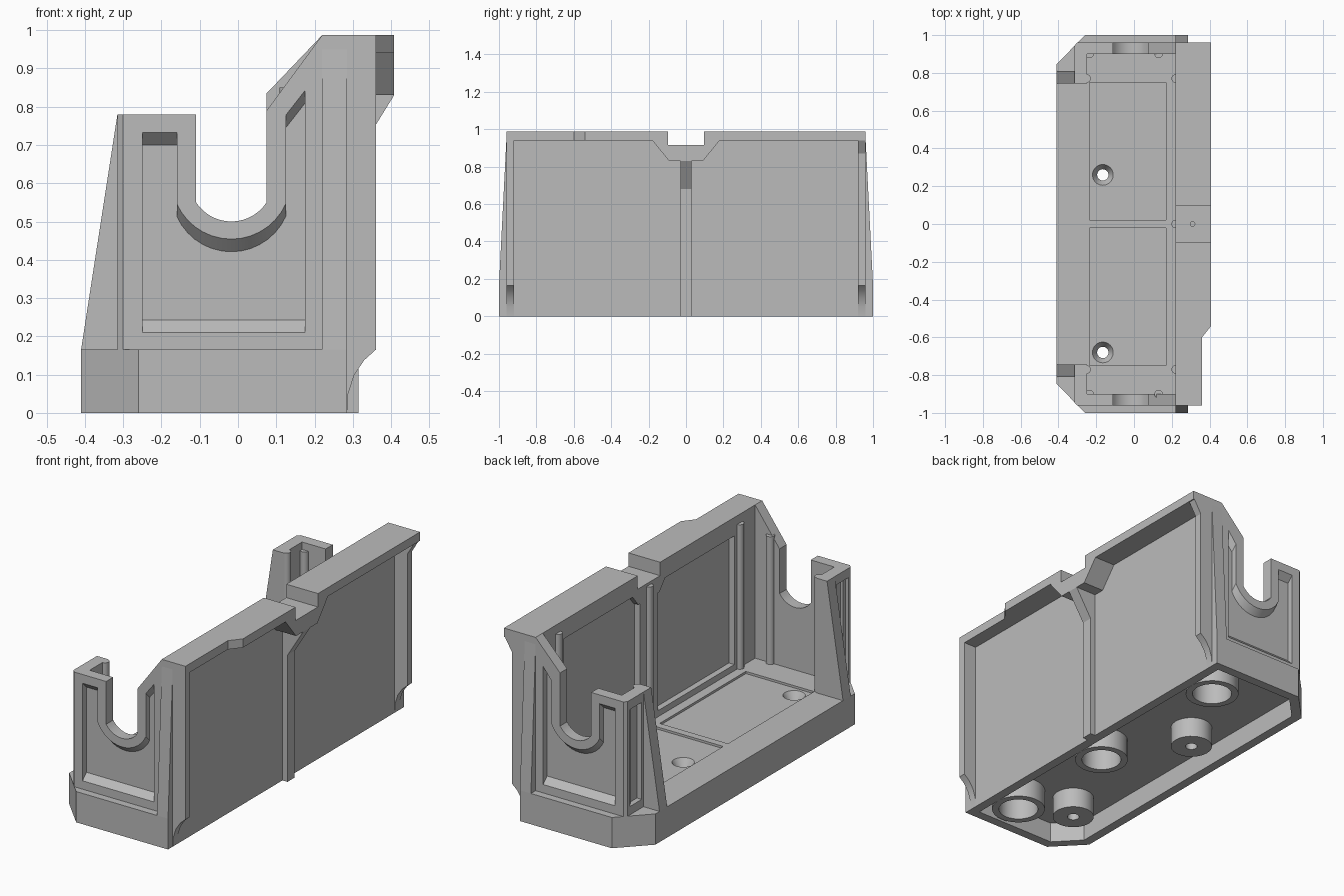
import bpy, bmesh, math

cube = bpy.data.objects.get("Cube")
if cube:
    bpy.data.objects.remove(cube, do_unlink=True)

grey = bpy.data.materials.new("plain_grey")
COLOUR = (0.5, 0.5, 0.5, 1)
grey.diffuse_color = COLOUR
grey.use_nodes = True
grey.node_tree.nodes["Principled BSDF"].inputs["Base Color"].default_value = COLOUR


def loft(name, axis, near, a, far, b):
    """Solid between two outlines placed at a and b along an axis."""
    place = {"x": lambda p, t: (t, p[0], p[1]),
             "y": lambda p, t: (p[0], t, p[1]),
             "z": lambda p, t: (p[0], p[1], t)}[axis]
    bm = bmesh.new()
    v1 = [bm.verts.new(place(p, a)) for p in near]
    v2 = [bm.verts.new(place(p, b)) for p in far]
    bm.faces.new(v1)
    bm.faces.new(v2[::-1])
    n = len(v1)
    for i in range(n):
        j = (i + 1) % n
        bm.faces.new((v1[j], v1[i], v2[i], v2[j]))
    bmesh.ops.recalc_face_normals(bm, faces=bm.faces)
    mesh = bpy.data.meshes.new(name)
    bm.to_mesh(mesh)
    bm.free()
    mesh.materials.append(grey)
    ob = bpy.data.objects.new(name, mesh)
    bpy.context.collection.objects.link(ob)
    return ob


def prism(name, axis, pts, a, b):
    return loft(name, axis, pts, a, pts, b)


def rect(x0, x1, y0, y1):
    return [(x0, y0), (x1, y0), (x1, y1), (x0, y1)]


def circle(x, y, r, n=32):
    return [(x + r * math.cos(math.tau * i / n), y + r * math.sin(math.tau * i / n))
            for i in range(n)]


def combine(ob, other, operation="DIFFERENCE"):
    """Cut or join one solid with another and drop the helper."""
    mod = ob.modifiers.new("combine", "BOOLEAN")
    mod.operation, mod.solver, mod.object = operation, "EXACT", other
    other.hide_render = True
    bpy.context.view_layer.objects.active = ob
    bpy.ops.object.modifier_apply(modifier=mod.name)
    bpy.data.objects.remove(other, do_unlink=True)


def smooth(ob):
    bpy.ops.object.select_all(action="DESELECT")
    ob.select_set(True)
    bpy.context.view_layer.objects.active = ob
    bpy.ops.object.shade_smooth_by_angle(angle=math.radians(25))


FLOOR = 0.165
BACK = 0.285

# Base tray, hollow underneath
base = prism("base", "z", [(-.26, -1), (BACK, -1), (BACK, 1), (-.26, 1),
                           (-.41, .845), (-.41, -.845)], 0, FLOOR)
combine(base, prism("hollow", "z", [(-.24, -.95), (.235, -.95), (.235, .95), (-.24, .95),
                                    (-.36, .825), (-.36, -.825)], -.1, .11))

# Shallow floor panels
for y0, y1 in ((-.75, -.02), (.02, .75)):
    combine(base, prism("floor_panel", "z", rect(-.235, .17, y0, y1), FLOOR - .012, .3))

# Screw bosses with countersunk holes
for y in (.26, -.68):
    combine(base, prism("boss", "z", circle(-.165, y, .105), 0, .13), "UNION")
    combine(base, prism("bore", "z", circle(-.165, y, .03), -.1, .3))
    combine(base, loft("countersink", "z", circle(-.165, y, .03), .11,
                       circle(-.165, y, .066), .172))

# Blind tubes under the floor
for y in (.74, -.14, -.80):
    combine(base, prism("tube", "z", circle(.1, y, .135), 0, .13), "UNION")
    combine(base, prism("tube_bore", "z", circle(.1, y, .1), -.1, .115))
smooth(base)

# Tall back wall with two inner recesses
wall = prism("back_wall", "x", [(-.96, FLOOR), (.96, FLOOR), (.96, .94), (.095, .94),
                                (.095, .9), (-.095, .9), (-.095, .94), (-.96, .94)], .22, BACK)
for s in (-1, 1):
    combine(wall, loft("inner_recess", "x", rect(*sorted((s * .06, s * .74)), .19, .9), .1,
                       rect(*sorted((s * .08, s * .72)), .2, .885), .25))

# Overhanging lip with a centre notch and a stepped end
lip = prism("top_lip", "x", [(-.96, .94), (-.18, .94), (-.09, .83), (.09, .83), (.18, .94),
                             (.96, .94), (.96, .987), (.095, .987), (.095, .915),
                             (-.095, .915), (-.095, .987), (-.96, .987)], .22, .408)
combine(lip, prism("lip_step", "z", [(.36, -1.1), (.5, -1.1), (.5, -.54), (.408, -.54),
                                     (.36, -.6)], .5, 1.2))
combine(lip, prism("lip_hole", "z", circle(.31, 0, .012, 16), .87, 1))

# Centre rib flaring into the lip
prism("centre_rib", "y", [(.27, 0), (.315, 0), (.315, .68), (.408, .83), (.408, .9),
                          (.27, .9)], -.03, .03)

# Slot arc shared by the end walls and their recess
CX, CZ = -.0175, .61


def arc(r, half, n=14):
    a = math.asin(half / r)
    return [(CX + r * math.sin(a - 2 * a * i / n), CZ - r * math.cos(a - 2 * a * i / n))
            for i in range(n + 1)]


for s, side in ((-1, "front"), (1, "rear")):
    # End wall with U slot
    slope = .79 if s < 0 else .835
    end = prism(side + "_end_wall", "y",
                [(-.3, FLOOR), (.28, FLOOR), (.28, .987), (.22, .987), (.075, slope)]
                + arc(.11, .0925) + [(-.11, .78), (-.3, .78)], s * .9, s * .96)

    # Outer recess following the slot, with sloped ends
    bottom = [(-.25, .21), (.175, .21)]
    top = [(.175, .842), (.125, .778)] + arc(.156, .1425) + [(-.16, .733), (-.25, .733)]
    inner = [(x, z + .033) for x, z in bottom] + [(x, z - .033) for x, z in top]
    grow = [(x, z - .033) for x, z in bottom] + [(x, z + .033) for x, z in top]
    combine(end, loft("outer_recess", "y", inner, s * .927, grow, s * .993))
    smooth(end)

    # Corner column with an outer panel
    column = prism(side + "_column", "z", [(-.315, s * .745), (-.315, s * .945), (-.3, s * .96),
                                           (-.25, s * .96), (-.25, s * .745)], FLOOR, .78)
    combine(column, prism("column_recess", "x", rect(*sorted((s * .825, s * .925)), .21, .73),
                          -.4, -.287))

    # Sloped gusset beside the column
    prism(side + "_gusset", "y", [(-.41, FLOOR), (-.31, FLOOR), (-.31, .78), (-.315, .78)],
          s * .745, s * .81)

    # Tapered pillar at the wall end
    prism(side + "_pillar", "x", [(s * .9, FLOOR), (s, FLOOR), (s * .96, .95), (s * .9, .95)],
          .22, BACK)

    # Outer corner rib with curved foot
    head = [(.36, .95)] if s < 0 else [(.36, .87), (.405, .945)]
    rib = prism(side + "_corner_rib", "y",
                [(.27, 0), (.285, 0), (.288, .05), (.304, .1), (.33, .138), (.36, FLOOR)]
                + head + [(.27, .95)], s * .92, s * .96)
    smooth(rib)

    # Half-round guide beads
    for x, y, h in ((-.25, .77, .78), (.22, .77, .94), (.13, .9, .85), (-.235, .9, .74)):
        smooth(prism(side + "_guide_bead", "z", circle(x, s * y, .022, 16), FLOOR, h))

smooth(prism("centre_bead", "z", circle(.22, 0, .022, 16), FLOOR, .9))
